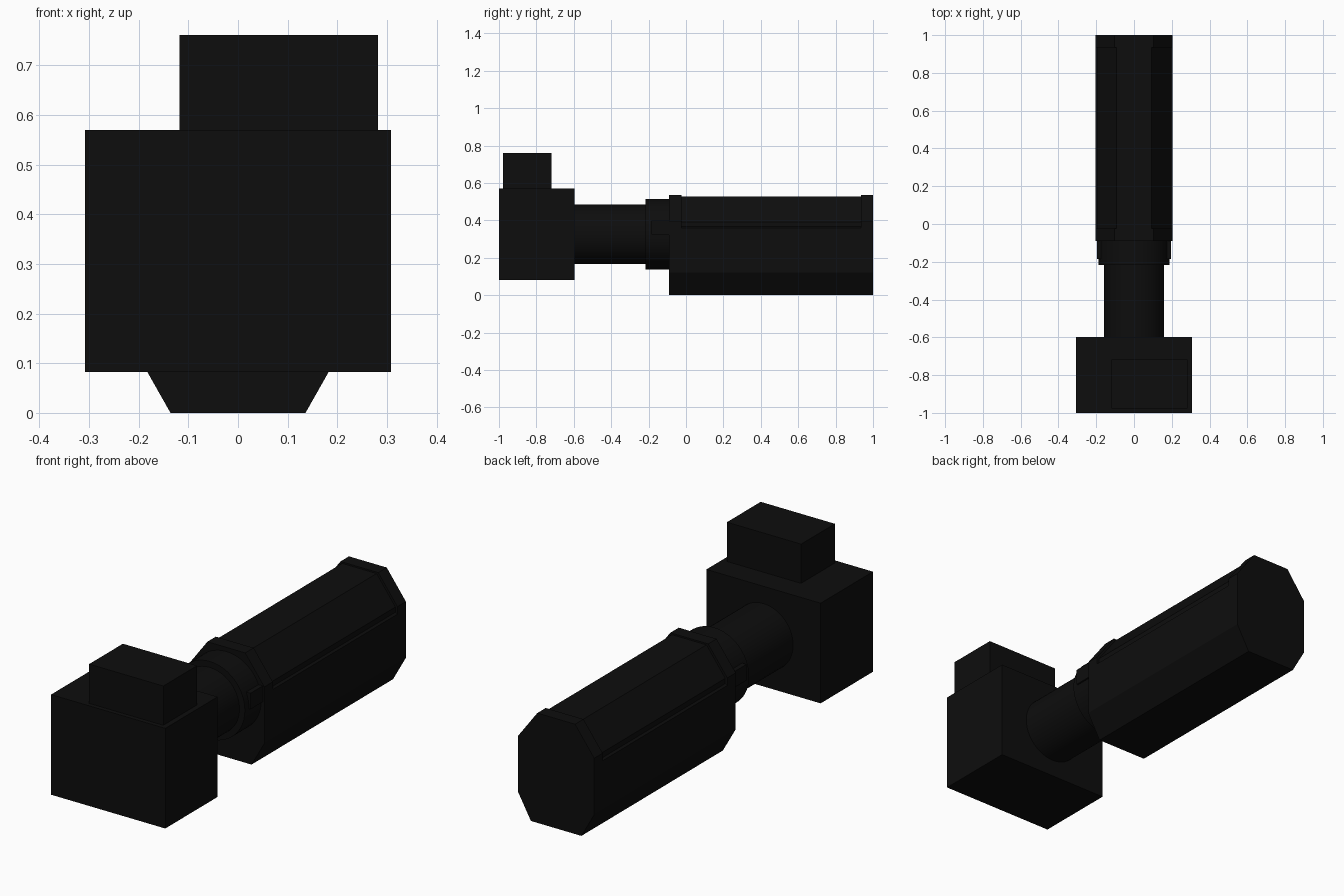
import bpy, bmesh, math

if "Cube" in bpy.data.objects:
    bpy.data.objects.remove(bpy.data.objects["Cube"])

black = bpy.data.materials.new("matte_black")
black.diffuse_color = (0.004, 0.004, 0.004, 1)
black.use_nodes = True
black.node_tree.nodes["Principled BSDF"].inputs["Base Color"].default_value = black.diffuse_color


def finish(name, bm):
    bmesh.ops.recalc_face_normals(bm, faces=bm.faces)
    mesh = bpy.data.meshes.new(name)
    bm.to_mesh(mesh)
    bm.free()
    mesh.materials.append(black)
    obj = bpy.data.objects.new(name, mesh)
    bpy.context.collection.objects.link(obj)
    return obj


def prism(name, outline, y0, y1):
    """Extrude an x/z outline along y; caps are kept as single faces."""
    bm = bmesh.new()
    face = bm.faces.new([bm.verts.new((x, y0, z)) for x, z in outline])
    out = bmesh.ops.extrude_face_region(bm, geom=[face], use_keep_orig=True)
    verts = [v for v in out["geom"] if isinstance(v, bmesh.types.BMVert)]
    bmesh.ops.translate(bm, verts=verts, vec=(0, y1 - y0, 0))
    return finish(name, bm)


def mirrored(half):
    """Complete a right-hand half outline (bottom to top) on the left."""
    return half + [(-x, z) for x, z in reversed(half)]


def box(name, x0, x1, y0, y1, z0, z1):
    return prism(name, [(x0, z0), (x1, z0), (x1, z1), (x0, z1)], y0, y1)


def tube(name, radius, y0, y1, z=0.326, sides=48):
    ring = [(radius * math.cos(2 * math.pi * i / sides),
             z + radius * math.sin(2 * math.pi * i / sides)) for i in range(sides)]
    obj = prism(name, ring, y0, y1)
    for p in obj.data.polygons:
        p.use_smooth = len(p.vertices) == 4
    obj.data.set_sharp_from_angle(angle=math.radians(30))
    return obj


# Eight-sided body: full end rings, upper half inset between them
octagon = mirrored([(0.136, 0), (0.205, 0.122), (0.205, 0.397), (0.102, 0.535)])
stepped = mirrored([(0.136, 0), (0.205, 0.122), (0.205, 0.36), (0.194, 0.366),
                    (0.194, 0.392), (0.093, 0.528)])
prism("body_front_ring", octagon, -0.09, -0.025)
prism("body_middle", stepped, -0.025, 0.935)
prism("body_rear_ring", octagon, 0.935, 1.0)

# Collar with a small lug on each side, and the neck
tube("collar", 0.189, -0.217, -0.09)
for side, s in (("right", 1), ("left", -1)):
    xs = sorted((s * 0.15, s * 0.197))
    box("collar_lug_" + side, xs[0], xs[1], -0.185, -0.09, 0.322, 0.40)
tube("neck", 0.16, -0.6, -0.217)

# Square head with an off-centre block on top
box("head", -0.308, 0.308, -1.0, -0.597, 0.082, 0.57)
box("head_top_block", -0.118, 0.282, -0.978, -0.718, 0.57, 0.761)
